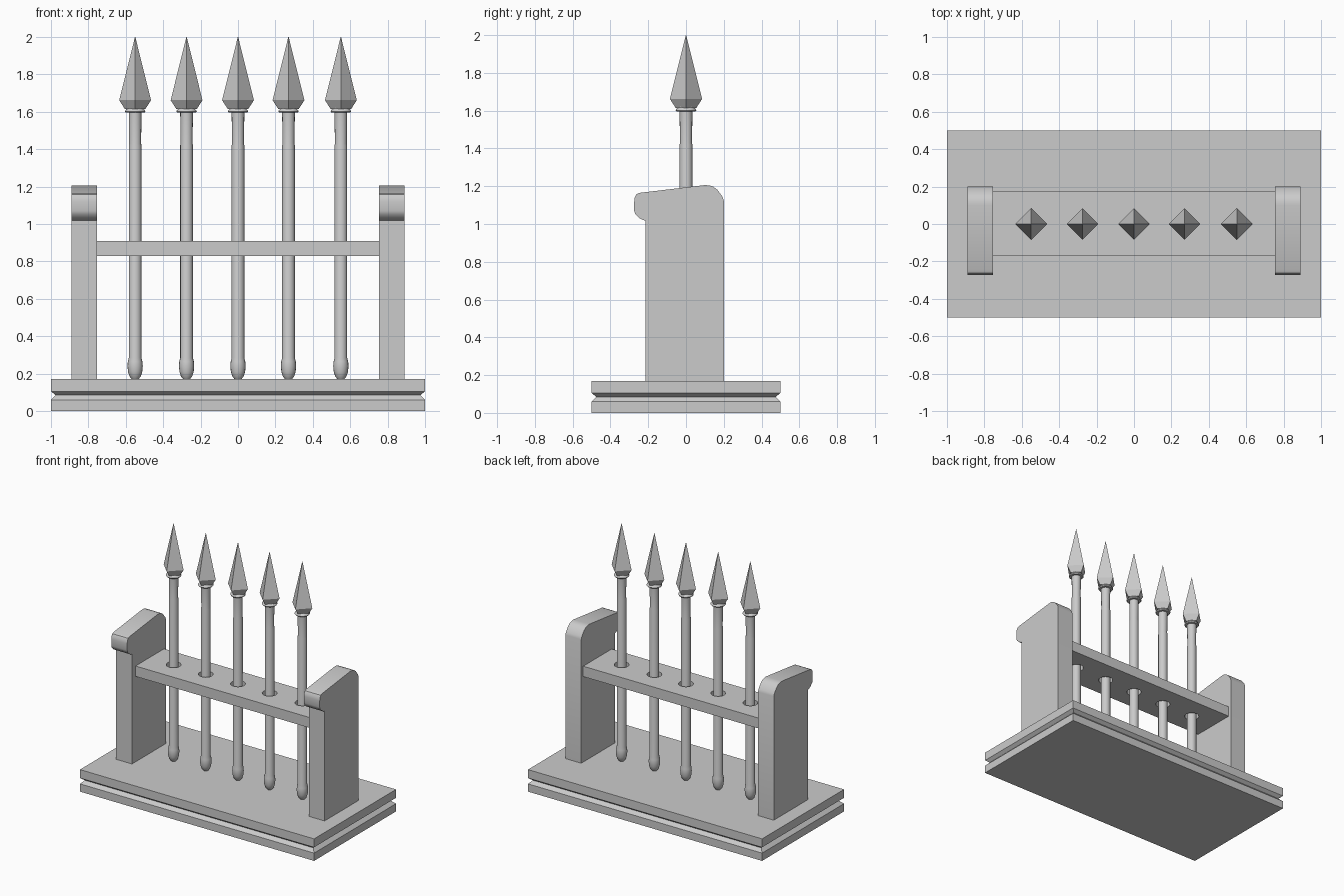
import bpy, bmesh, math

if "Cube" in bpy.data.objects:
    bpy.data.objects.remove(bpy.data.objects["Cube"])

SPEAR_X = (-0.55, -0.275, 0.0, 0.27, 0.55)


def finish(name, bm, smooth=False):
    bmesh.ops.recalc_face_normals(bm, faces=bm.faces)
    mesh = bpy.data.meshes.new(name)
    bm.to_mesh(mesh)
    bm.free()
    ob = bpy.data.objects.new(name, mesh)
    bpy.context.collection.objects.link(ob)
    if smooth:
        bpy.ops.object.select_all(action='DESELECT')
        ob.select_set(True)
        bpy.context.view_layer.objects.active = ob
        bpy.ops.object.shade_smooth_by_angle(angle=math.radians(35))
    return ob


def loft(bm, rings):
    """Skin a stack of equal-length point rings and cap both ends."""
    loops = [[bm.verts.new(p) for p in ring] for ring in rings]
    n = len(loops[0])
    for a, b in zip(loops, loops[1:]):
        for i in range(n):
            j = (i + 1) % n
            bm.faces.new((a[i], a[j], b[j], b[i]))
    bm.faces.new(loops[0][::-1])
    bm.faces.new(loops[-1])


def circle(x, r, z, sides):
    return [(x + r * math.cos(2 * math.pi * i / sides),
             r * math.sin(2 * math.pi * i / sides), z) for i in range(sides)]


def rectangle(hx, hy, z):
    return [(-hx, -hy, z), (hx, -hy, z), (hx, hy, z), (-hx, hy, z)]


# Base slab with a V groove running round its edge
bm = bmesh.new()
loft(bm, [rectangle(1 - d, 0.5 - d, z) for d, z in
          ((0, 0), (0, 0.06), (0.025, 0.085), (0, 0.105), (0, 0.17))])
finish("base", bm)

# Side panels with a rounded, sloping, overhanging top
PANEL = [(-0.215, 0.17), (0.2, 0.17), (0.2, 1.125), (0.193, 1.145),
         (0.165, 1.182), (0.145, 1.197), (0.125, 1.204), (0.1, 1.206),
         (-0.245, 1.165), (-0.262, 1.158), (-0.272, 1.14), (-0.274, 1.12),
         (-0.274, 1.07), (-0.268, 1.052), (-0.245, 1.03), (-0.23, 1.022),
         (-0.215, 1.018)]
for side, x0, x1 in (("left", -0.89, -0.755), ("right", 0.755, 0.89)):
    bm = bmesh.new()
    loft(bm, [[(x, y, z) for y, z in PANEL] for x in (x0, x1)])
    finish(side + "_panel", bm, smooth=True)

# Shelf with a hole for each spear
bm = bmesh.new()
loft(bm, [[(x, y + 0.002, z) for x, y, z in rectangle(0.755, 0.174, h)]
          for h in (0.83, 0.91)])
shelf = finish("shelf", bm)
bm = bmesh.new()
for x in SPEAR_X:
    loft(bm, [circle(x, 0.052, z, 24) for z in (0.7, 1.0)])
cutter = finish("hole_cutter", bm)
cut = shelf.modifiers.new("holes", 'BOOLEAN')
cut.operation = 'DIFFERENCE'
cut.solver = 'EXACT'
cut.object = cutter
cutter.hide_render = True
cutter.hide_set(True)

# Spears: turned shaft with foot and collar, four-sided head
SHAFT = [(0.018, 0.17), (0.03, 0.185), (0.038, 0.21), (0.041, 0.24),
         (0.039, 0.265), (0.034, 0.285), (0.034, 1.42), (0.032, 1.43),
         (0.034, 1.595), (0.05, 1.595), (0.055, 1.602), (0.05, 1.61),
         (0.042, 1.617), (0.042, 1.63)]
for n, x in enumerate(SPEAR_X, 1):
    bm = bmesh.new()
    loft(bm, [circle(x, r, z, 16) for r, z in SHAFT])
    finish(f"spear_shaft_{n}", bm, smooth=True)
    bm = bmesh.new()
    loft(bm, [circle(x, r, z, 4) for r, z in
              ((0.055, 1.615), (0.085, 1.662), (0.001, 2.0))])
    finish(f"spear_head_{n}", bm)
